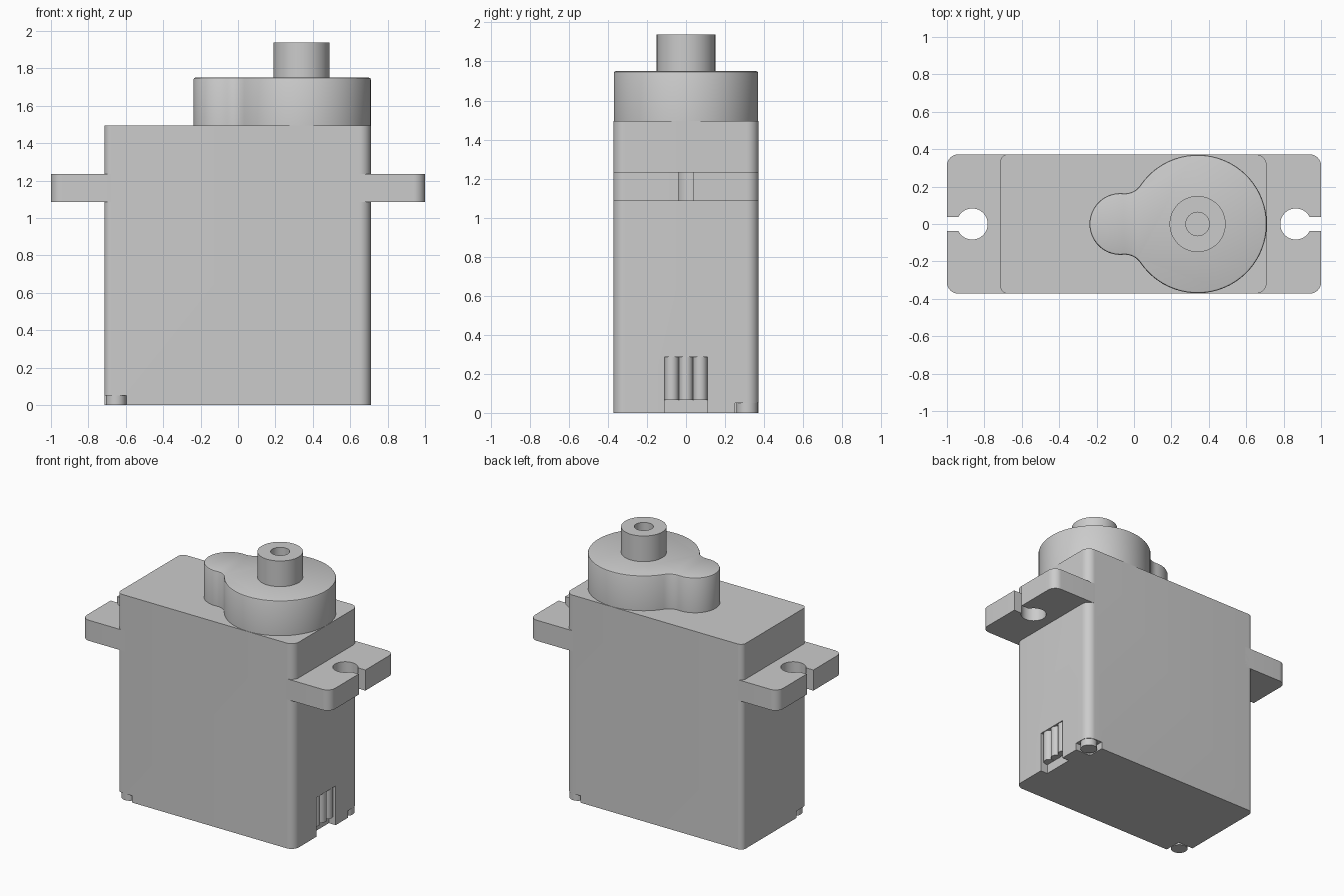
import bpy, bmesh
from math import sin, cos, radians, degrees, asin, atan2, sqrt

cube = bpy.data.objects.get("Cube")
if cube:
    bpy.data.objects.remove(cube, do_unlink=True)

# Single plastic colour
plastic = bpy.data.materials.new("grey plastic")
plastic.use_nodes = True
GREY = (0.6, 0.6, 0.6, 1)
plastic.diffuse_color = GREY
plastic.node_tree.nodes["Principled BSDF"].inputs["Base Color"].default_value = GREY


def arc(cx, cy, r, a0, a1, n=12):
    """Points on an arc, angles in degrees."""
    return [(cx + r * cos(radians(a0 + (a1 - a0) * i / n)),
             cy + r * sin(radians(a0 + (a1 - a0) * i / n))) for i in range(n + 1)]


def circle(cx, cy, r, n=48):
    return arc(cx, cy, r, 0, 360, n)[:-1]


def rect(x0, x1, y0, y1):
    return [(x0, y0), (x1, y0), (x1, y1), (x0, y1)]


def prism(name, outline, z0, z1, bevel=0):
    """Extrude an outline upwards, optionally rounding its top rim."""
    bm = bmesh.new()
    face = bm.faces.new([bm.verts.new((x, y, z0)) for x, y in outline])
    ext = bmesh.ops.extrude_face_region(bm, geom=[face], use_keep_orig=True)
    top = [v for v in ext["geom"] if isinstance(v, bmesh.types.BMVert)]
    bmesh.ops.translate(bm, verts=top, vec=(0, 0, z1 - z0))
    bmesh.ops.recalc_face_normals(bm, faces=bm.faces)
    if bevel:
        rim = [e for e in bm.edges if all(v in top for v in e.verts)]
        bmesh.ops.bevel(bm, geom=rim, offset=bevel, segments=2, profile=0.5,
                        affect='EDGES')
    mesh = bpy.data.meshes.new(name)
    bm.to_mesh(mesh)
    bm.free()
    mesh.materials.append(plastic)
    obj = bpy.data.objects.new(name, mesh)
    bpy.context.collection.objects.link(obj)
    return obj


def activate(obj):
    bpy.ops.object.select_all(action='DESELECT')
    obj.select_set(True)
    bpy.context.view_layer.objects.active = obj


def cut(obj, outline, z0, z1):
    """Subtract a prism from an object."""
    cutter = prism("cutter", outline, z0, z1)
    cutter.hide_render = True
    mod = obj.modifiers.new("cut", 'BOOLEAN')
    mod.operation = 'DIFFERENCE'
    mod.solver = 'EXACT'
    mod.object = cutter
    activate(obj)
    bpy.ops.object.modifier_apply(modifier=mod.name)
    bpy.data.objects.remove(cutter, do_unlink=True)


W = 0.372            # half depth of the case
X0, X1 = -0.715, 0.71
TOP = 1.495
R, RB = 0.06, 0.04   # vertical corner radii
parts = []

# Case with rounded vertical corners
case = prism("case",
             arc(X1 - R, -W + R, R, -90, 0) + arc(X1 - R, W - R, R, 0, 90)
             + arc(X0 + RB, W - RB, RB, 90, 180) + arc(X0 + RB, -W + RB, RB, 180, 270),
             0, TOP)
parts.append(case)

# Cable recess and the two diagonal screw notches
cut(case, rect(X1 - 0.055, 0.8, -0.11, 0.11), -0.1, 0.285)
cut(case, rect(X1 - 0.12, 0.8, W - 0.12, 0.5), -0.1, 0.05)
cut(case, rect(-0.8, X0 + 0.12, -0.5, -W + 0.12), -0.1, 0.05)
for name, s in (("back_screw", 1), ("front_screw", -1)):
    parts.append(prism(name, circle(s * 0.652, s * 0.313, 0.055), 0, 0.055))

# Three cable wires in the recess
for i in (-1, 0, 1):
    parts.append(prism(f"wire_{i + 2}", circle(X1 - 0.04, i * 0.073, 0.036, 24), 0.065, 0.29))

# Mounting ears with open screw holes
HOLE, GAP = 0.083, 0.038
a = degrees(asin(GAP / HOLE))
ear = ([(0.65, -W)] + arc(1 - R, -W + R, R, -90, 0) + [(1, -GAP)]
       + arc(0.865, 0, HOLE, -a, a - 360, 36)
       + [(1, GAP)] + arc(1 - R, W - R, R, 0, 90) + [(0.65, W)])
for name, s in (("left_ear", 1), ("right_ear", -1)):
    parts.append(prism(name, [(s * x, y) for x, y in ear], 1.085, 1.235))

# Gear housing: two lobes joined by concave fillets
BX, BR, SX, SR, F = 0.34, 0.37, -0.073, 0.165, 0.1
D = BX - SX
fx = ((SR + F) ** 2 - (BR + F) ** 2 + D * D) / (2 * D)
fy = sqrt((SR + F) ** 2 - fx * fx)
big = degrees(atan2(fy, fx - D))
small = degrees(atan2(fy, fx))
housing = (arc(BX, 0, BR, -big, big, 56)
           + arc(SX + fx, fy, F, big - 180, small - 180, 10)[1:-1]
           + arc(SX, 0, SR, small, 360 - small, 32)
           + arc(SX + fx, -fy, F, 180 - small, 180 - big, 10)[1:-1])
parts.append(prism("gear_housing", housing, TOP, 1.75, 0.01))

# Output shaft with centre bore
shaft = prism("output_shaft", circle(BX, 0, 0.15), 1.74, 1.937)
cut(shaft, circle(BX, 0, 0.063, 32), 1.76, 2.1)
parts.append(shaft)

for obj in parts:
    activate(obj)
    bpy.ops.object.shade_smooth_by_angle(angle=radians(35))
